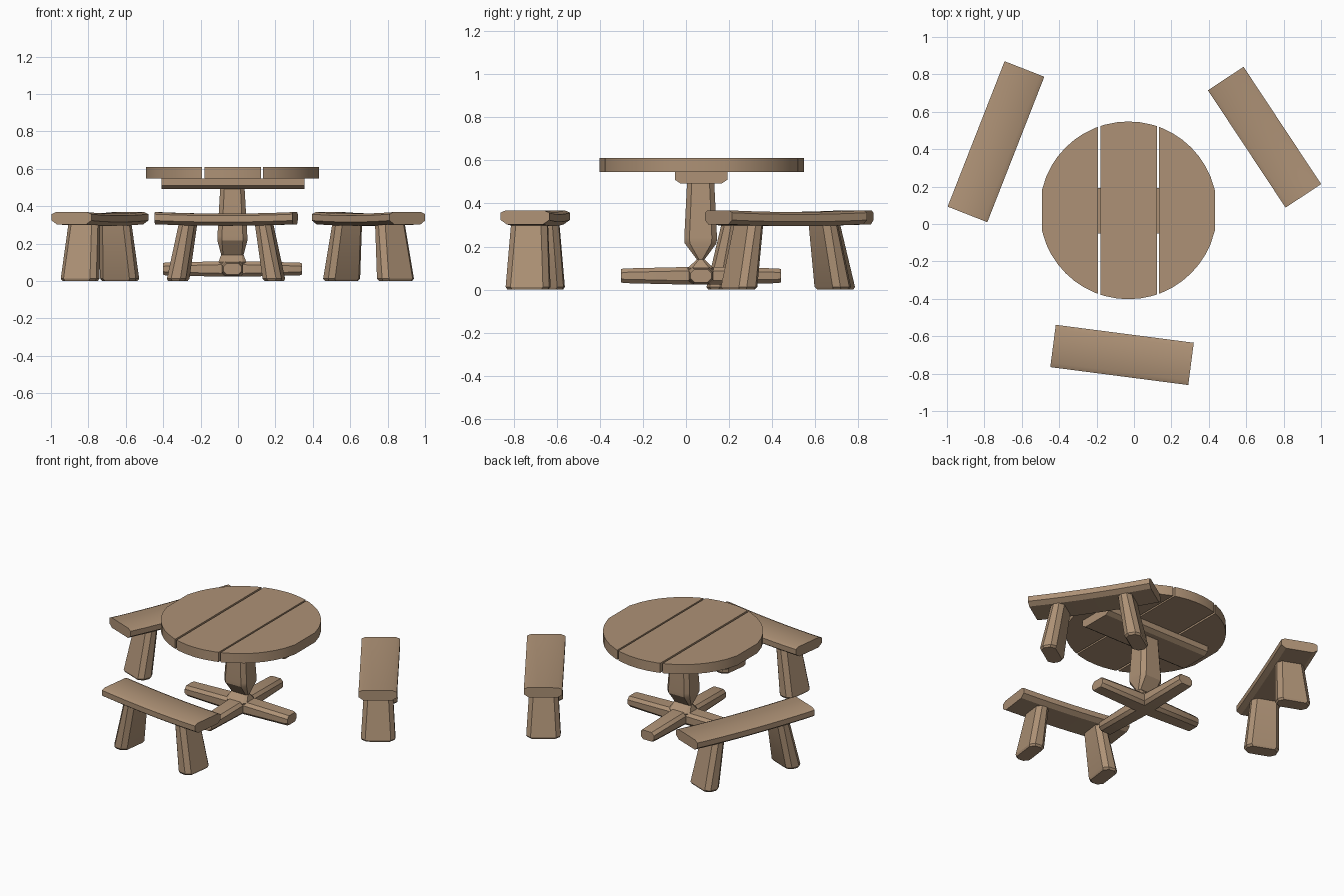
import bpy, bmesh, math
from mathutils import Vector, Matrix

if "Cube" in bpy.data.objects:
    bpy.data.objects.remove(bpy.data.objects["Cube"])

wood = bpy.data.materials.new("warm_wood")
wood.use_nodes = True
COLOR = (0.42, 0.285, 0.18, 1)
wood.diffuse_color = COLOR
wood.node_tree.nodes["Principled BSDF"].inputs["Base Color"].default_value = COLOR

X, Y, Z = Vector((1, 0, 0)), Vector((0, 1, 0)), Vector((0, 0, 1))
MID_X, MID_Y = -0.03, 0.073


def octagon(a, b, c):
    """Rectangle with half sizes a, b and corners cut by c."""
    return [(a, b - c), (a - c, b), (c - a, b), (-a, b - c),
            (-a, c - b), (c - a, -b), (a - c, -b), (a, c - b)]


def loft(name, rings, u, v, matrix=None):
    """Skin (centre, outline) rings whose outlines lie along u and v."""
    bm = bmesh.new()
    loops = [[bm.verts.new(Vector(c) + u * p + v * q) for p, q in outline]
             for c, outline in rings]
    for lo, hi in zip(loops, loops[1:]):
        for i in range(len(lo)):
            j = (i + 1) % len(lo)
            bm.faces.new((lo[i], lo[j], hi[j], hi[i]))
    bm.faces.new(loops[0][::-1])
    bm.faces.new(loops[-1])
    bmesh.ops.recalc_face_normals(bm, faces=bm.faces)
    if matrix:
        bm.transform(matrix)
    mesh = bpy.data.meshes.new(name)
    bm.to_mesh(mesh)
    bm.free()
    mesh.materials.append(wood)
    obj = bpy.data.objects.new(name, mesh)
    bpy.context.collection.objects.link(obj)
    bpy.ops.object.select_all(action='DESELECT')
    obj.select_set(True)
    bpy.context.view_layer.objects.active = obj
    bpy.ops.object.shade_smooth_by_angle(angle=math.radians(30))
    return obj


# Round top: three planks cut from one circle
RADIUS = 0.475


def plank(name, x0, x1):
    steps = 8
    xs = [RADIUS * math.sin(math.pi * (k / 24 - 0.5)) for k in range(25)]
    xs = [x0] + [x for x in xs if x0 + 0.01 < x < x1 - 0.01] + [x1]
    half = [(x, math.sqrt(RADIUS ** 2 - x * x)) for x in xs]
    outline = half + [(x, -y) for x, y in reversed(half)]
    loft(name, [((MID_X, MID_Y, z), outline) for z in (0.547, 0.61)], X, Y)


plank("tabletop_plank_right", -0.463, -0.163)
plank("tabletop_plank_middle", -0.15, 0.153)
plank("tabletop_plank_left", 0.164, 0.463)

# Crosspiece under the planks, chamfered along its lower edges
brace = [(-0.122, 0.028), (0.122, 0.028), (0.122, -0.01),
         (0.095, -0.028), (-0.095, -0.028), (-0.122, -0.01)]
loft("tabletop_brace", [((x, 0.07, 0.52), brace) for x in (-0.41, 0.355)], Y, Z)

# Post, pinched just above the feet
post = [(0.05, 0.055, 0.058, 0.02), (0.10, 0.075, 0.06, 0.02),
        (0.14, 0.06, 0.018, 0.01), (0.215, 0.08, 0.074, 0.024),
        (0.24, 0.08, 0.076, 0.024), (0.5, 0.065, 0.063, 0.022)]
loft("post", [((MID_X, 0.068, z), octagon(a, b, c)) for z, a, b, c in post], X, Y)

# Crossed feet, thickest in the middle
for name, axis, side in (("foot_beam_wide", X, Y), ("foot_beam_deep", Y, X)):
    centre = Vector((MID_X, 0.07, 0.064))
    rings = []
    for t, a, b in ((-0.372, 0.048, 0.03), (-0.36, 0.053, 0.034), (-0.06, 0.058, 0.041),
                    (0.06, 0.058, 0.041), (0.36, 0.053, 0.034), (0.372, 0.048, 0.03)):
        rings.append((centre + axis * t, octagon(a, b, 0.018)))
    loft(name, rings, side, Z)

# Benches: slightly sagging seat on two splayed legs
SEAT = [(0.114, 0.022), (0.09, 0.033), (-0.09, 0.033), (-0.114, 0.022),
        (-0.114, -0.012), (-0.085, -0.032), (0.085, -0.032), (0.114, -0.012)]


def bench(name, x, y, length, angle):
    place = Matrix.Translation((x, y, 0)) @ Matrix.Rotation(math.radians(angle), 4, 'Z')
    rings = []
    for k in range(-4, 5):
        t = k / 4
        rings.append(((t * length / 2, 0, 0.327 + 0.008 * t * t), SEAT))
    loft(name + "_seat", rings, Y, Z, place)
    spread = length / 0.75
    for label, s in (("leg_a", -1), ("leg_b", 1)):
        legs = [(0.0, 0.262, 0.044, 0.094), (0.012, 0.26, 0.051, 0.102),
                (0.315, 0.205, 0.042, 0.084)]
        loft(name + "_" + label,
             [((s * t * spread, 0, z), octagon(a, b, 0.026)) for z, t, a, b in legs],
             X, Y, place)


bench("front_bench", -0.064, -0.70, 0.744, -7.4)
bench("right_bench", -0.738, 0.44, 0.835, 68.6)
bench("left_bench", 0.698, 0.464, 0.752, -56.5)
